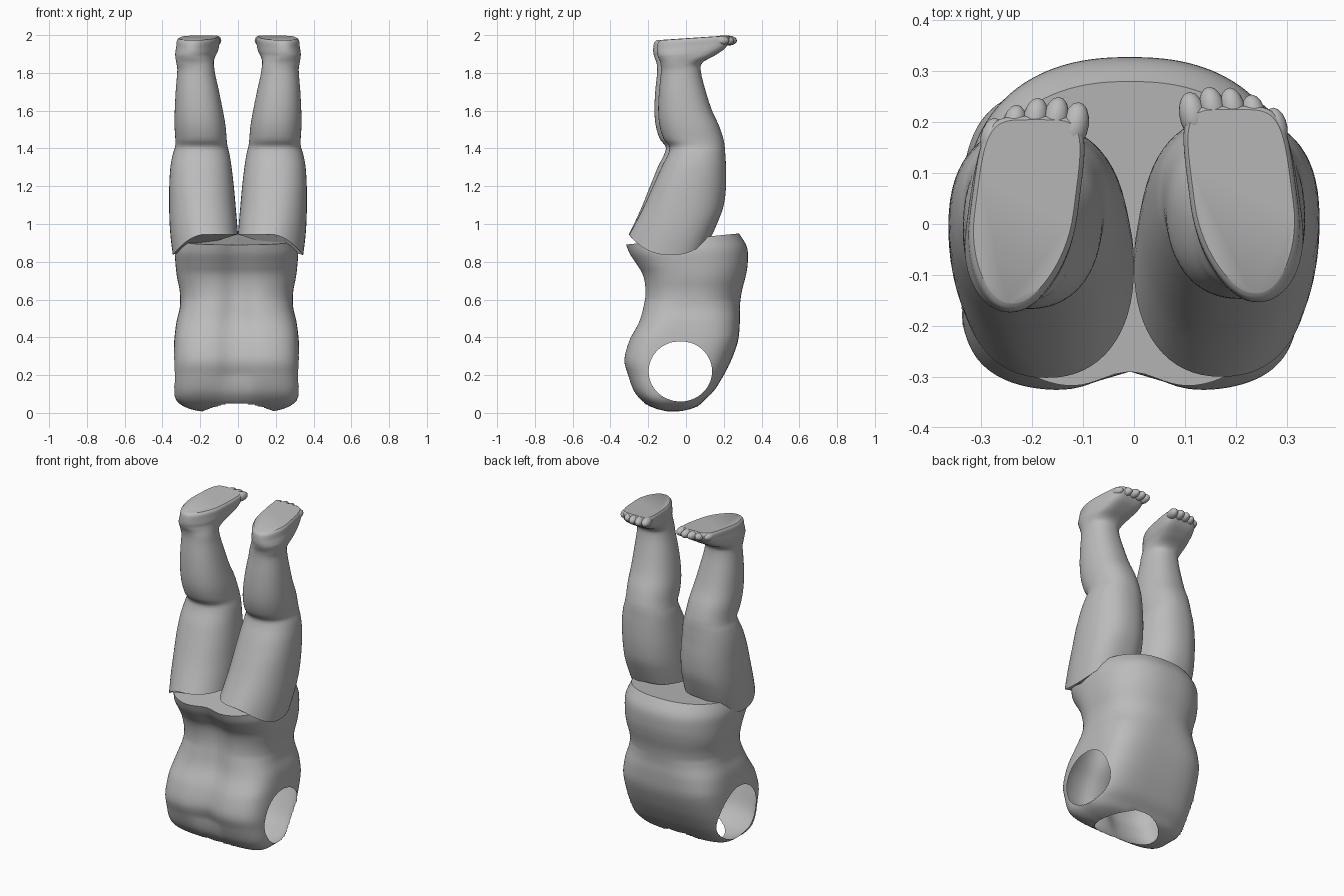
import bpy, bmesh, math
from mathutils import Vector

if "Cube" in bpy.data.objects:
    bpy.data.objects.remove(bpy.data.objects["Cube"])

grey = bpy.data.materials.new("plain grey")
grey.use_nodes = True
grey.diffuse_color = (0.5, 0.5, 0.5, 1)
grey.node_tree.nodes["Principled BSDF"].inputs["Base Color"].default_value = (0.5, 0.5, 0.5, 1)


def ramp(value, start, end):
    return min(1, max(0, (value - start) / (end - start)))


def smooth_keys(keys, steps):
    """Catmull-Rom interpolation between section rows."""
    rows = []
    for i in range(len(keys) - 1):
        p0, p1, p2 = keys[max(i - 1, 0)], keys[i], keys[i + 1]
        p3 = keys[min(i + 2, len(keys) - 1)]
        for s in range(steps):
            t = s / steps
            rows.append([b + 0.5 * t * (c - a + t * (2 * a - 5 * b + 4 * c - d + t * (3 * (b - c) + d - a)))
                         for a, b, c, d in zip(p0, p1, p2, p3)])
    return rows + [list(keys[-1])]


def loft(bm, rows, segs, power, shape):
    """Rows are z, x min, x max, y min, y max; power sets how boxy a section is."""
    rings = []
    for z, x0, x1, y0, y1 in rows:
        ring = []
        for k in range(segs):
            a = math.tau * k / segs
            c, s = math.cos(a), math.sin(a)
            e = 2 / power(z, s)
            u = math.copysign(abs(c) ** e, c)
            v = math.copysign(abs(s) ** e, s)
            p = Vector(((x0 + x1 + u * (x1 - x0)) / 2, (y0 + y1 + v * (y1 - y0)) / 2, z))
            ring.append(bm.verts.new(shape(p, u, v)))
        rings.append(ring)
    for lo, hi in zip(rings, rings[1:]):
        for k in range(segs):
            j = (k + 1) % segs
            bm.faces.new((lo[k], lo[j], hi[j], hi[k]))
    return rings


def finish(bm, name):
    mesh = bpy.data.meshes.new(name)
    bm.to_mesh(mesh)
    bm.free()
    mesh.materials.append(grey)
    obj = bpy.data.objects.new(name, mesh)
    bpy.context.collection.objects.link(obj)
    bpy.ops.object.select_all(action="DESELECT")
    obj.select_set(True)
    bpy.context.view_layer.objects.active = obj
    bpy.ops.object.shade_smooth_by_angle(angle=math.radians(40))


def cut_hole(bm, axes, centre, radii, region):
    """Remove an elliptical opening and snap its border to the ellipse."""
    i, j = axes

    def offset(p):
        return (p[i] - centre[0]) / radii[0], (p[j] - centre[1]) / radii[1]

    gone = [f for f in bm.faces if region(f.calc_center_median())
            and math.hypot(*offset(f.calc_center_median())) < 1]
    touched = {v for f in gone for v in f.verts}
    bmesh.ops.delete(bm, geom=gone, context="FACES")
    for v in touched:
        if v.is_valid and v.is_boundary:
            a, b = offset(v.co)
            r = math.hypot(a, b)
            if 0.8 < r < 1.2:
                v.co[i] = centre[0] + a / r * radii[0]
                v.co[j] = centre[1] + b / r * radii[1]


# Torso: z, half width, y min, y max
torso_keys = [(0.005, 0.12, -0.10, -0.04), (0.012, 0.21, -0.13, 0.0), (0.035, 0.28, -0.19, 0.06),
              (0.07, 0.32, -0.24, 0.10), (0.12, 0.333, -0.28, 0.15), (0.2, 0.335, -0.31, 0.2),
              (0.28, 0.335, -0.33, 0.24), (0.38, 0.33, -0.305, 0.275), (0.48, 0.318, -0.255, 0.285),
              (0.56, 0.3, -0.235, 0.285), (0.64, 0.3, -0.226, 0.295), (0.72, 0.315, -0.236, 0.315),
              (0.79, 0.323, -0.27, 0.327), (0.86, 0.326, -0.308, 0.322), (0.92, 0.31, -0.33, 0.28)]


def torso_power(z, s):
    return 2.35 + 1.2 * ramp(z, 0.6, 0.4) + (0.4 if s < 0 else 0)


def shape_torso(p, u, v):
    # Centre groove on the front, sloping rim at the top
    if v < 0:
        p.y -= 0.04 * ramp(p.z, 0.05, 0.2) * math.exp(-(p.x / 0.08) ** 2) * v
    p.z += 0.03 * v * ramp(p.z, 0.75, 0.92)
    p.x -= 0.008
    return p


bm = bmesh.new()
rows = smooth_keys([(z, -w, w, a, b) for z, w, a, b in torso_keys], 6)
rim = loft(bm, rows, 160, torso_power, shape_torso)[-1]
bm.faces.new(rim)
cut_hole(bm, (0, 1), (0, -0.065), (0.19, 0.155), lambda p: p.z < 0.12)
for side in (-1, 1):
    cut_hole(bm, (1, 2), (-0.03, 0.22), (0.168, 0.16), lambda p: p.x * side > 0.15)
finish(bm, "torso")

# Leg: z, inner x, outer x, y min, y max
leg_keys = [(0.945, 0.0, 0.345, -0.3, 0.14), (1.02, 0.006, 0.358, -0.26, 0.172),
            (1.1, 0.013, 0.364, -0.22, 0.2), (1.2, 0.022, 0.364, -0.175, 0.212),
            (1.3, 0.034, 0.358, -0.13, 0.212), (1.37, 0.045, 0.345, -0.095, 0.208),
            (1.41, 0.055, 0.333, -0.088, 0.205), (1.45, 0.06, 0.332, -0.118, 0.198),
            (1.52, 0.066, 0.336, -0.14, 0.175), (1.6, 0.08, 0.335, -0.147, 0.138),
            (1.7, 0.1, 0.33, -0.143, 0.105), (1.8, 0.122, 0.322, -0.133, 0.08),
            (1.85, 0.125, 0.322, -0.135, 0.085), (1.885, 0.12, 0.325, -0.146, 0.15),
            (1.915, 0.112, 0.325, -0.153, 0.2), (1.945, 0.11, 0.322, -0.153, 0.225),
            (1.972, 0.11, 0.32, -0.148, 0.232), (1.985, 0.118, 0.312, -0.135, 0.225)]


def leg_power(z, s):
    return 2.25 + (2.6 * ramp(z, 1.84, 1.94) if s > 0 else 0)


def toe_in(p):
    # Turn the foot inward towards the toes
    p.x -= 0.13 * (p.y - 0.05) * ramp(p.z, 1.82, 1.9)
    return p


def make_leg(name, side, lean):
    def place(p):
        p.y += lean * min(1, (p.z - 0.9) / 0.4)
        p.x *= side
        return p

    def shape(p, u, v):
        # Dipped hip edge, narrower heel, sole rising to the toes
        p.z -= 0.11 * max(0, u) ** 2 * ramp(p.z, 1.2, 0.945)
        foot = ramp(p.z, 1.84, 1.94)
        if v < 0:
            p.x -= 0.02 * u * v * v * foot
        p = toe_in(p)
        p.z += 0.012 * v * foot
        return place(p)

    bm = bmesh.new()
    rings = loft(bm, smooth_keys(leg_keys, 4), 64, leg_power, shape)
    bm.faces.new(list(reversed(rings[0])))
    bm.faces.new(rings[-1])
    # Toe row, largest on the inner side
    for k in range(5):
        x = 0.137 + 0.04 * k
        y = 0.227 - 0.006 * (k - 1.5) ** 2
        r = 0.027 - 0.001 * k
        ball = bmesh.ops.create_uvsphere(bm, u_segments=16, v_segments=10, radius=r)
        for v in ball["verts"]:
            v.co = Vector((v.co.x + x, v.co.y * 1.7 + y, v.co.z + 1.971))
            v.co = place(toe_in(v.co))
    bmesh.ops.recalc_face_normals(bm, faces=bm.faces)
    finish(bm, name)


make_leg("left_leg", 1, 0.0)
make_leg("right_leg", -1, -0.02)
